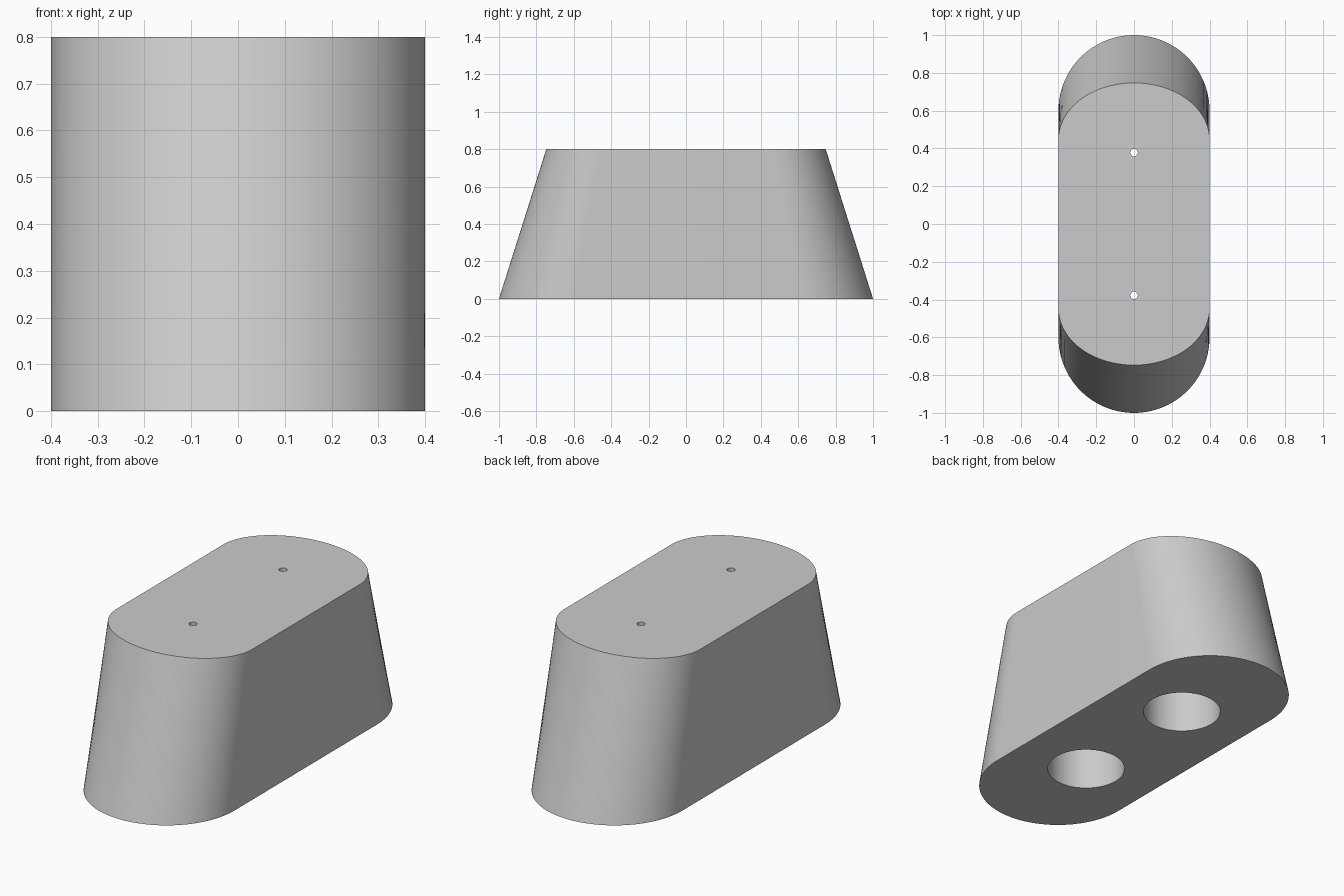
import bpy, bmesh
from math import cos, sin, pi, radians

cube = bpy.data.objects.get("Cube")
if cube:
    bpy.data.objects.remove(cube, do_unlink=True)

HEIGHT, RADIUS, STRAIGHT = 0.8, 0.4, 0.6
TOP_SCALE = 0.747
HOLE_Y, BORE_R, SCREW_R, BORE_DEPTH = 0.378, 0.195, 0.02, 0.65

grey = bpy.data.materials.new("plain grey")
grey.use_nodes = True
colour = (0.6, 0.6, 0.6, 1)
grey.diffuse_color = colour
grey.node_tree.nodes["Principled BSDF"].inputs["Base Color"].default_value = colour


def loft(name, rings):
    """Skin a stack of equal-length rings and cap both ends."""
    bm = bmesh.new()
    loops = [[bm.verts.new(p) for p in ring] for ring in rings]
    n = len(loops[0])
    for low, high in zip(loops, loops[1:]):
        for i in range(n):
            j = (i + 1) % n
            bm.faces.new((low[i], low[j], high[j], high[i]))
    bm.faces.new(loops[0][::-1])
    bm.faces.new(loops[-1])
    bmesh.ops.recalc_face_normals(bm, faces=bm.faces)
    mesh = bpy.data.meshes.new(name)
    bm.to_mesh(mesh)
    bm.free()
    mesh.materials.append(grey)
    obj = bpy.data.objects.new(name, mesh)
    bpy.context.collection.objects.link(obj)
    return obj


def stadium(z, scale, steps=64):
    """Round-ended outline, squeezed along its length."""
    points = []
    for side in (1, -1):
        for i in range(steps + 1):
            a = pi * i / steps
            x, y = RADIUS * cos(a), STRAIGHT + RADIUS * sin(a)
            points.append((side * x, side * y * scale, z))
    return points


def circle(y, r, z, steps=64):
    return [(r * cos(2 * pi * i / steps), y + r * sin(2 * pi * i / steps), z)
            for i in range(steps)]


# Tapered body
body = loft("tapered_block", [stadium(0, 1), stadium(HEIGHT, TOP_SCALE)])
bpy.context.view_layer.objects.active = body

# Stepped screw holes: wide bore below, narrow hole through the top
profile = [(BORE_R, -0.1), (BORE_R, BORE_DEPTH),
           (SCREW_R, BORE_DEPTH), (SCREW_R, HEIGHT + 0.1)]
for y in (-HOLE_Y, HOLE_Y):
    cutter = loft("hole_cutter", [circle(y, r, z) for r, z in profile])
    cutter.hide_render = True
    mod = body.modifiers.new("screw_hole", 'BOOLEAN')
    mod.operation = 'DIFFERENCE'
    mod.solver = 'EXACT'
    mod.object = cutter
    bpy.ops.object.modifier_apply(modifier=mod.name)
    bpy.data.objects.remove(cutter, do_unlink=True)

# Smooth walls, crisp rims
bpy.ops.object.select_all(action='DESELECT')
body.select_set(True)
bpy.ops.object.shade_smooth_by_angle(angle=radians(30))
